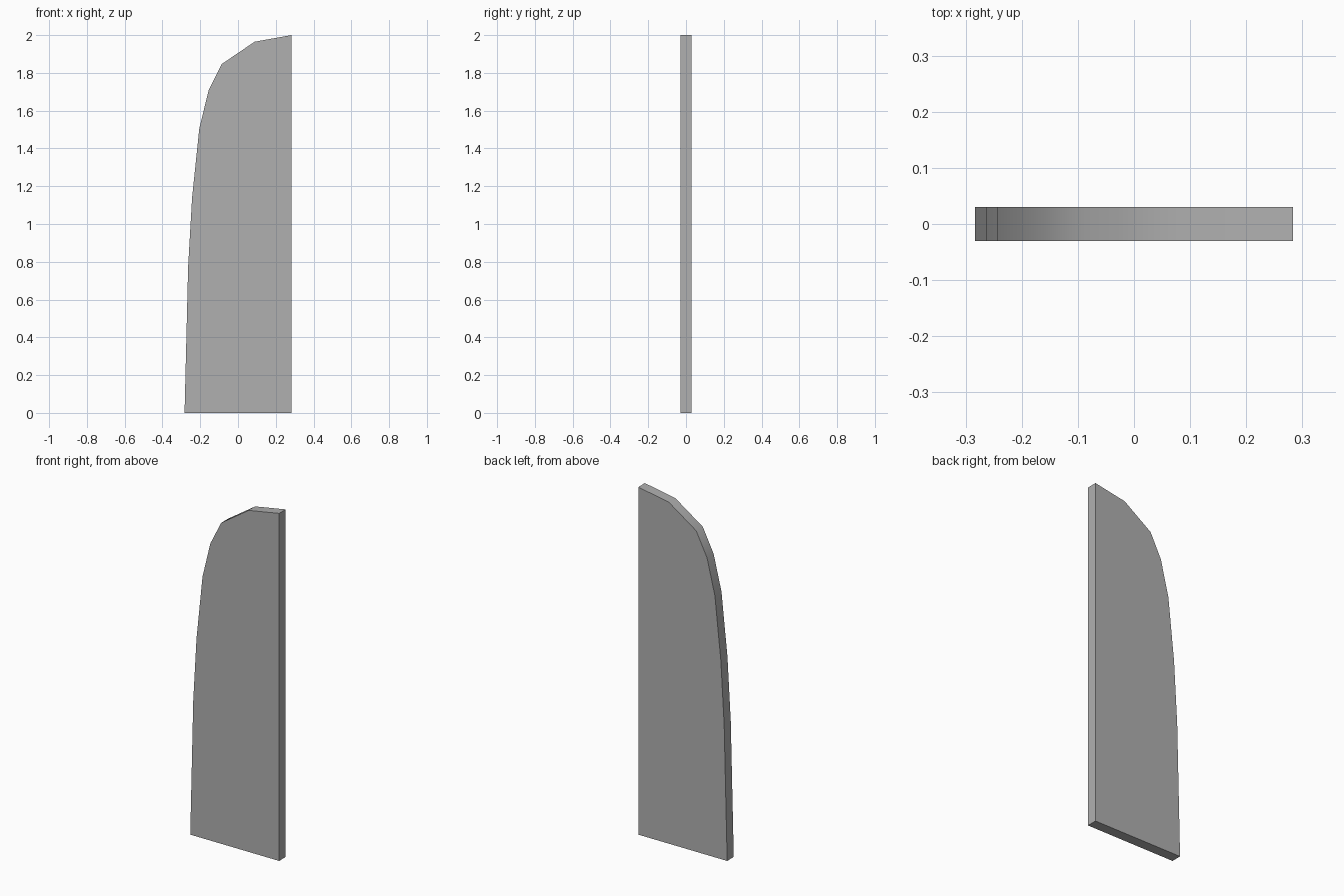
import bpy, bmesh, math

if "Cube" in bpy.data.objects:
    bpy.data.objects.remove(bpy.data.objects["Cube"])

HALF_THICKNESS = 0.03

# Panel outline in the x-z plane: straight right edge, curved left edge
outline = [(0.283, 0), (0.283, 2.0), (0.088, 1.965), (-0.086, 1.847),
           (-0.155, 1.71), (-0.205, 1.505), (-0.243, 1.14),
           (-0.264, 0.775), (-0.283, 0)]

# Fill the outline and extrude it to the panel thickness
bm = bmesh.new()
face = bm.faces.new([bm.verts.new((x, -HALF_THICKNESS, z)) for x, z in outline])
extruded = bmesh.ops.extrude_face_region(bm, geom=[face])
back = [v for v in extruded["geom"] if isinstance(v, bmesh.types.BMVert)]
bmesh.ops.translate(bm, verts=back, vec=(0, 2 * HALF_THICKNESS, 0))
bmesh.ops.recalc_face_normals(bm, faces=bm.faces)

mesh = bpy.data.meshes.new("curved_panel")
bm.to_mesh(mesh)
bm.free()
panel = bpy.data.objects.new("curved_panel", mesh)
bpy.context.collection.objects.link(panel)

# Dark grey finish
grey = bpy.data.materials.new("dark_grey")
grey.diffuse_color = (0.435, 0.435, 0.435, 1)
grey.use_nodes = True
grey.node_tree.nodes["Principled BSDF"].inputs["Base Color"].default_value = grey.diffuse_color
mesh.materials.append(grey)

# Smooth the curved rim, keep the flat sides and corners sharp
bpy.context.view_layer.objects.active = panel
panel.select_set(True)
bpy.ops.object.shade_smooth_by_angle(angle=math.radians(40))
